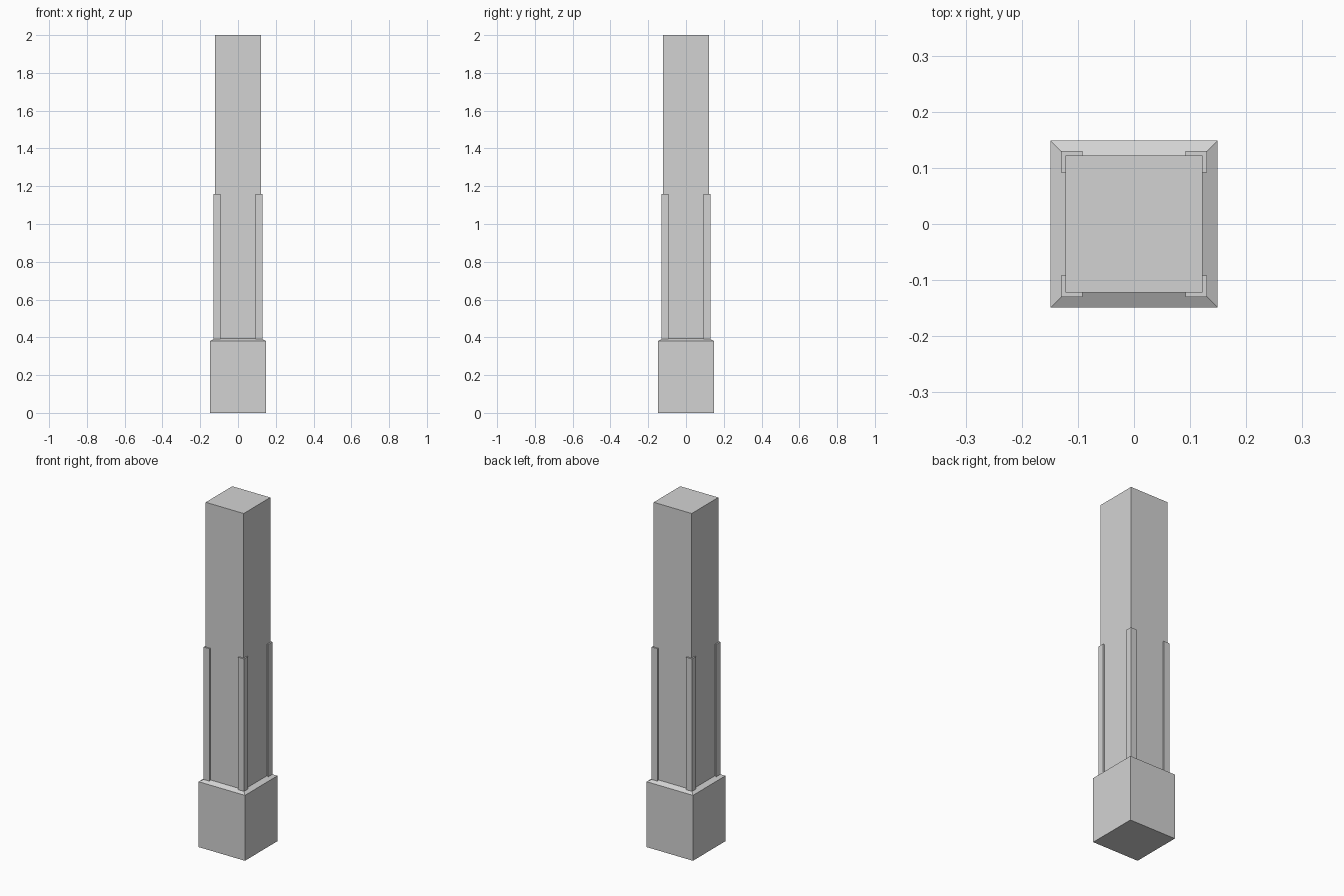
import bpy
import bmesh

cube = bpy.data.objects.get("Cube")
if cube:
    bpy.data.objects.remove(cube, do_unlink=True)

grey = bpy.data.materials.new("light grey")
grey.use_nodes = True
colour = (0.65, 0.65, 0.65, 1)
grey.diffuse_color = colour
grey.node_tree.nodes["Principled BSDF"].inputs["Base Color"].default_value = colour


def finish(name, bm):
    bmesh.ops.recalc_face_normals(bm, faces=bm.faces)
    mesh = bpy.data.meshes.new(name)
    bm.to_mesh(mesh)
    bm.free()
    mesh.materials.append(grey)
    obj = bpy.data.objects.new(name, mesh)
    bpy.context.scene.collection.objects.link(obj)
    return obj


def prism(name, outline, bottom, top):
    """Extrude a flat outline from one height to another."""
    bm = bmesh.new()
    face = bm.faces.new([bm.verts.new((x, y, bottom)) for x, y in outline])
    extruded = bmesh.ops.extrude_face_region(bm, geom=[face])
    for v in extruded["geom"]:
        if isinstance(v, bmesh.types.BMVert):
            v.co.z = top
    return finish(name, bm)


def square_stack(name, levels):
    """Join square rings, each a (half width, height) pair, and cap the ends."""
    bm = bmesh.new()
    rings = [[bm.verts.new((sx * h, sy * h, z))
              for sx, sy in ((-1, -1), (1, -1), (1, 1), (-1, 1))]
             for h, z in levels]
    for low, high in zip(rings, rings[1:]):
        for i in range(4):
            j = (i + 1) % 4
            bm.faces.new((low[i], low[j], high[j], high[i]))
    bm.faces.new(rings[0][::-1])
    bm.faces.new(rings[-1])
    return finish(name, bm)


# Square plinth with a sloped shoulder, and the column shaft in one skin
SHAFT = 0.122
square_stack("column", [(0.149, 0), (0.149, 0.38), (SHAFT, 0.395), (SHAFT, 2)])

# L-shaped guards wrapped around the four shaft corners
OUT, END = 0.13, 0.092
angle = [(OUT, OUT), (END, OUT), (END, SHAFT), (SHAFT, SHAFT), (SHAFT, END), (OUT, END)]
for side, sx in (("left", 1), ("right", -1)):
    for end, sy in (("front", -1), ("back", 1)):
        prism(f"corner_guard_{end}_{side}",
              [(sx * x, sy * y) for x, y in angle], 0.387, 1.16)
